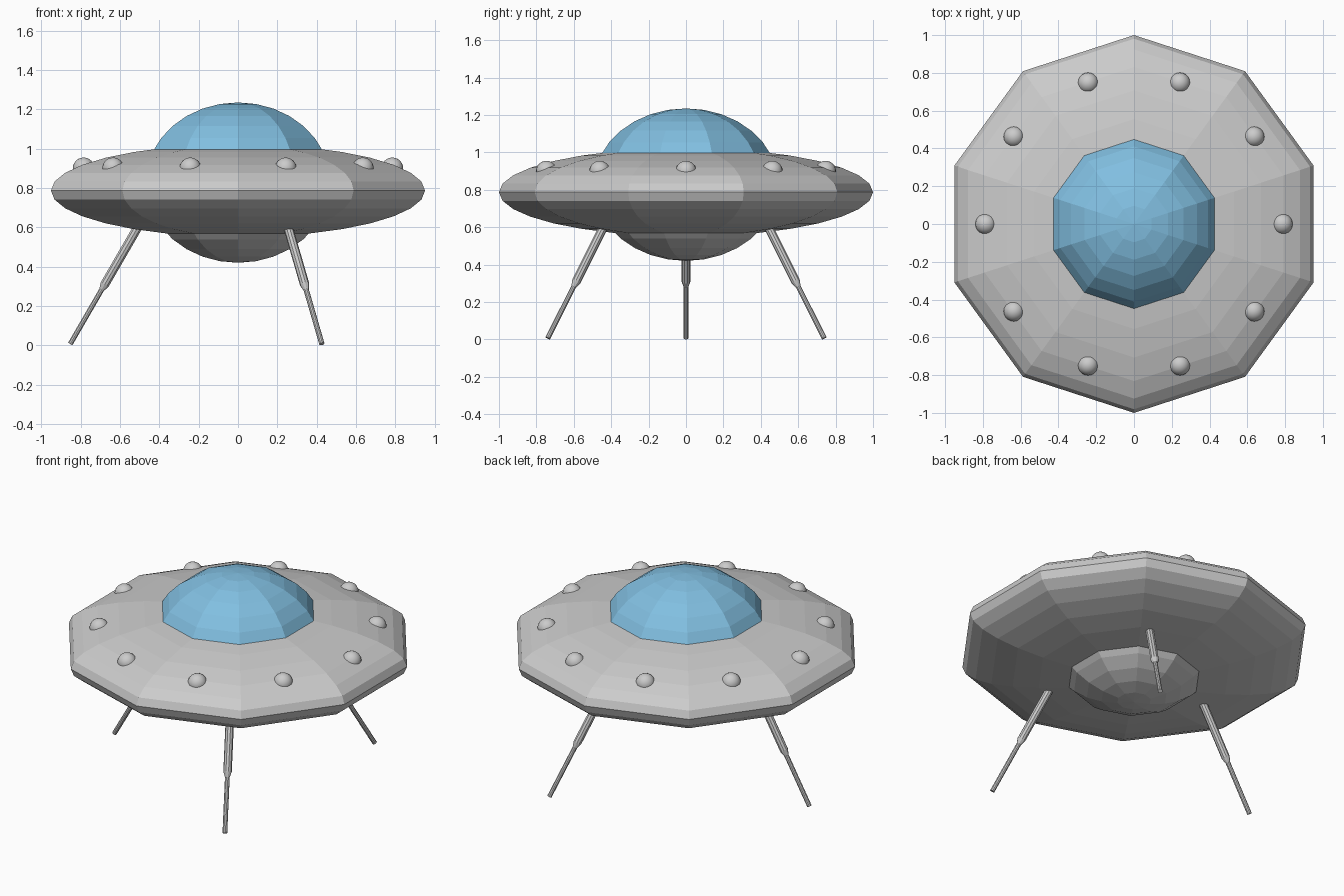
import bpy, bmesh
from math import sin, cos, pi, radians
from mathutils import Vector, Matrix

if "Cube" in bpy.data.objects:
    bpy.data.objects.remove(bpy.data.objects["Cube"])


def finish(name, bm, mat=None, smooth=False):
    bmesh.ops.recalc_face_normals(bm, faces=bm.faces)
    me = bpy.data.meshes.new(name)
    bm.to_mesh(me)
    bm.free()
    for p in me.polygons:
        p.use_smooth = smooth
    if mat:
        me.materials.append(mat)
    ob = bpy.data.objects.new(name, me)
    bpy.context.collection.objects.link(ob)
    return ob


def ellipsoid(name, r, h, centre, segs=10, rings=16, half=0, mat=None, smooth=False):
    """Faceted ellipsoid with a corner on the y axis; half = 1 / -1 keeps the top / bottom."""
    bm = bmesh.new()
    bmesh.ops.create_uvsphere(bm, u_segments=segs, v_segments=rings, radius=1)
    # turn so that one column of corners lies on +y
    far = max((v for v in bm.verts if abs(v.co.z) < 0.01), key=lambda v: v.co.y)
    turn = far.co.to_2d().angle_signed(Vector((0, 1)))
    bm.transform(Matrix.Rotation(-turn, 4, 'Z'))
    if half:
        cut = [v for v in bm.verts if v.co.z * half < -0.001]
        bmesh.ops.delete(bm, geom=cut, context='VERTS')
    bm.transform(Matrix.Translation(centre) @ Matrix.Diagonal((r, r, h, 1)))
    return finish(name, bm, mat, smooth)


def lathe_leg(name, angle):
    """Telescopic strut: thick sleeve, short taper, thin rod."""
    out = Vector((cos(angle), sin(angle), 0))
    foot = out * 0.853 + Vector((0, 0, 0.007))
    top = out * 0.475 + Vector((0, 0, 0.66))
    axis = (top - foot).normalized()
    side = axis.cross(out).normalized()
    up = axis.cross(side)
    length = (top - foot).length
    profile = [(0, 0.0135), (0.318, 0.0135), (0.35, 0.024), (length, 0.024)]
    n = 10
    bm = bmesh.new()
    rings = [[bm.verts.new(foot + axis * d
                           + (side * cos(2 * pi * i / n) + up * sin(2 * pi * i / n)) * r)
              for i in range(n)] for d, r in profile]
    for a, b in zip(rings, rings[1:]):
        for i in range(n):
            j = (i + 1) % n
            bm.faces.new((a[i], a[j], b[j], b[i]))
    bm.faces.new(rings[0])
    bm.faces.new(rings[-1])
    return finish(name, bm)


glass = bpy.data.materials.new("blue_glass")
glass.diffuse_color = (0.22, 0.52, 0.75, 1)
glass.use_nodes = True
glass.node_tree.nodes["Principled BSDF"].inputs["Base Color"].default_value = glass.diffuse_color

# Hull disc
ellipsoid("hull", 1.0, 0.236, (0, 0, 0.787))

# Cockpit dome above, belly pod below
ellipsoid("cockpit_dome", 0.494, 0.4075, (0, 0, 0.8275), half=1, mat=glass)
ellipsoid("belly_pod", 0.494, 0.4075, (0, 0, 0.8275), half=-1)

# Ring of lamps, one per hull side
for k in range(10):
    a = radians(36 * k)
    ellipsoid(f"lamp_{k + 1}", 0.055, 0.055, (0.785 * cos(a), 0.785 * sin(a), 0.9),
              segs=20, rings=12, smooth=True)

# Three landing legs
for k, deg in enumerate((60, 180, 300)):
    lathe_leg(f"landing_leg_{k + 1}", radians(deg))
